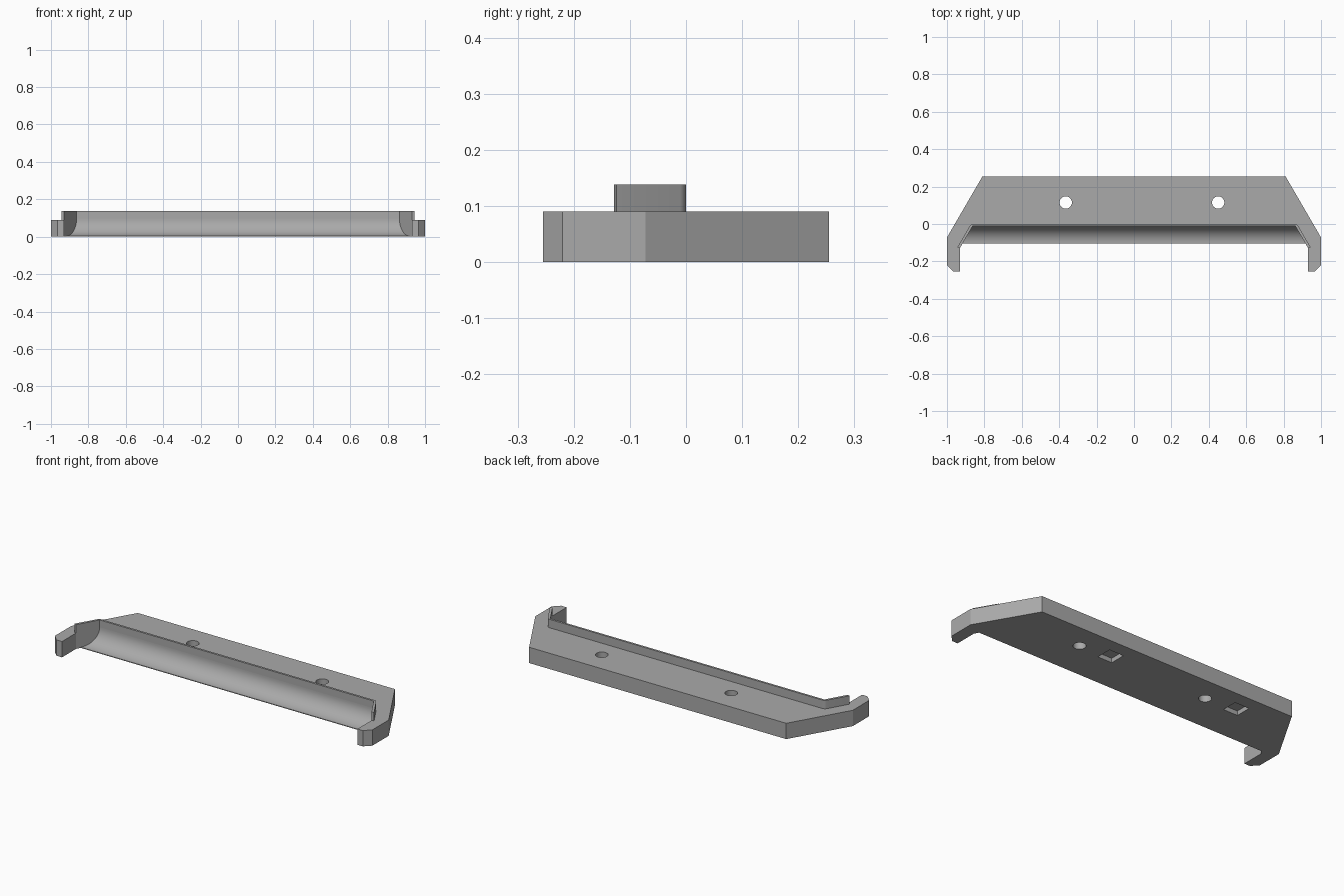
import bpy, bmesh, math

if "Cube" in bpy.data.objects:
    bpy.data.objects.remove(bpy.data.objects["Cube"])

grey = bpy.data.materials.new("plain grey")
grey.use_nodes = True
colour = (0.4, 0.4, 0.4, 1)
grey.diffuse_color = colour
grey.node_tree.nodes["Principled BSDF"].inputs["Base Color"].default_value = colour

PLATE_H, RIM_H = 0.09, 0.138
WALL_Y, LIP_Y = -0.012, -0.105


def finish(name, bm):
    bmesh.ops.recalc_face_normals(bm, faces=bm.faces)
    mesh = bpy.data.meshes.new(name)
    bm.to_mesh(mesh)
    bm.free()
    mesh.materials.append(grey)
    obj = bpy.data.objects.new(name, mesh)
    bpy.context.collection.objects.link(obj)
    return obj


def select(obj):
    bpy.ops.object.select_all(action='DESELECT')
    obj.select_set(True)
    bpy.context.view_layer.objects.active = obj


def prism(half, z0, z1):
    """Extrude a left-half outline, mirrored across x = 0."""
    outline = half + [(-x, y) for x, y in reversed(half)]
    bm = bmesh.new()
    face = bm.faces.new([bm.verts.new((x, y, z0)) for x, y in outline])
    out = bmesh.ops.extrude_face_region(bm, geom=[face])
    for v in out["geom"]:
        if isinstance(v, bmesh.types.BMVert):
            v.co.z = z1
    return bm


def slant_x(y):
    """Half width of the tray at a given depth."""
    return 0.863 + (WALL_Y - y) * 0.58


# Base plate with two forward arms
arm_in = (slant_x(-0.128), -0.128)
plate = finish("base_plate", prism(
    [(0.81, 0.255), (1, -0.072), (1, -0.22), (0.965, -0.255),
     (arm_in[0], -0.255), arm_in, (slant_x(WALL_Y), WALL_Y)], 0, PLATE_H))

# Screw holes through the plate and square pockets beneath it
cutters = []
for x in (-0.365, 0.45):
    bm = bmesh.new()
    bmesh.ops.create_cone(bm, cap_ends=True, segments=32, radius1=0.033,
                          radius2=0.033, depth=0.4)
    bmesh.ops.translate(bm, verts=bm.verts, vec=(x, 0.115, 0))
    cutters.append(finish("hole_cutter", bm))
    bm = bmesh.new()
    bmesh.ops.create_cube(bm, size=1)
    bmesh.ops.scale(bm, verts=bm.verts, vec=(0.09, 0.09, 0.05))
    bmesh.ops.translate(bm, verts=bm.verts, vec=(x - 0.185, 0.135, 0))
    cutters.append(finish("pocket_cutter", bm))
for cutter in cutters:
    cutter.hide_render = True
    mod = plate.modifiers.new("cut", 'BOOLEAN')
    mod.operation, mod.object, mod.solver = 'DIFFERENCE', cutter, 'EXACT'
    select(plate)
    bpy.ops.object.modifier_apply(modifier=mod.name)
    bpy.data.objects.remove(cutter)

# Raised rim with rounded outer corners
bm = prism([(0.872, 0), (0.944, -0.124), (0.93, -0.128),
            (slant_x(WALL_Y), WALL_Y)], PLATE_H, RIM_H)
corners = [e for e in bm.edges
           if abs(e.verts[0].co.z - e.verts[1].co.z) > 0.01
           and e.verts[0].co.y > -0.001]
bmesh.ops.bevel(bm, geom=corners, offset=0.012, segments=4, profile=0.5,
                affect='EDGES')
rim = finish("raised_rim", bm)

# Curved tray floor sweeping from the rim down to the front lip
radius = WALL_Y - LIP_Y
profile = [(WALL_Y, 0), (LIP_Y, 0)]
for i in range(17):
    a = math.radians(90 * i / 16)
    profile.append((LIP_Y + radius * math.sin(a),
                    0.004 + radius * (1 - math.cos(a))))
bm = bmesh.new()
ends = [[bm.verts.new((s * slant_x(y), y, z)) for y, z in profile]
        for s in (-1, 1)]
for end in ends:
    bm.faces.new(end)
for i in range(len(profile)):
    j = (i + 1) % len(profile)
    bm.faces.new([ends[0][i], ends[0][j], ends[1][j], ends[1][i]])
tray = finish("curved_tray", bm)

for obj in (plate, rim, tray):
    select(obj)
    bpy.ops.object.shade_smooth_by_angle(angle=math.radians(30))
